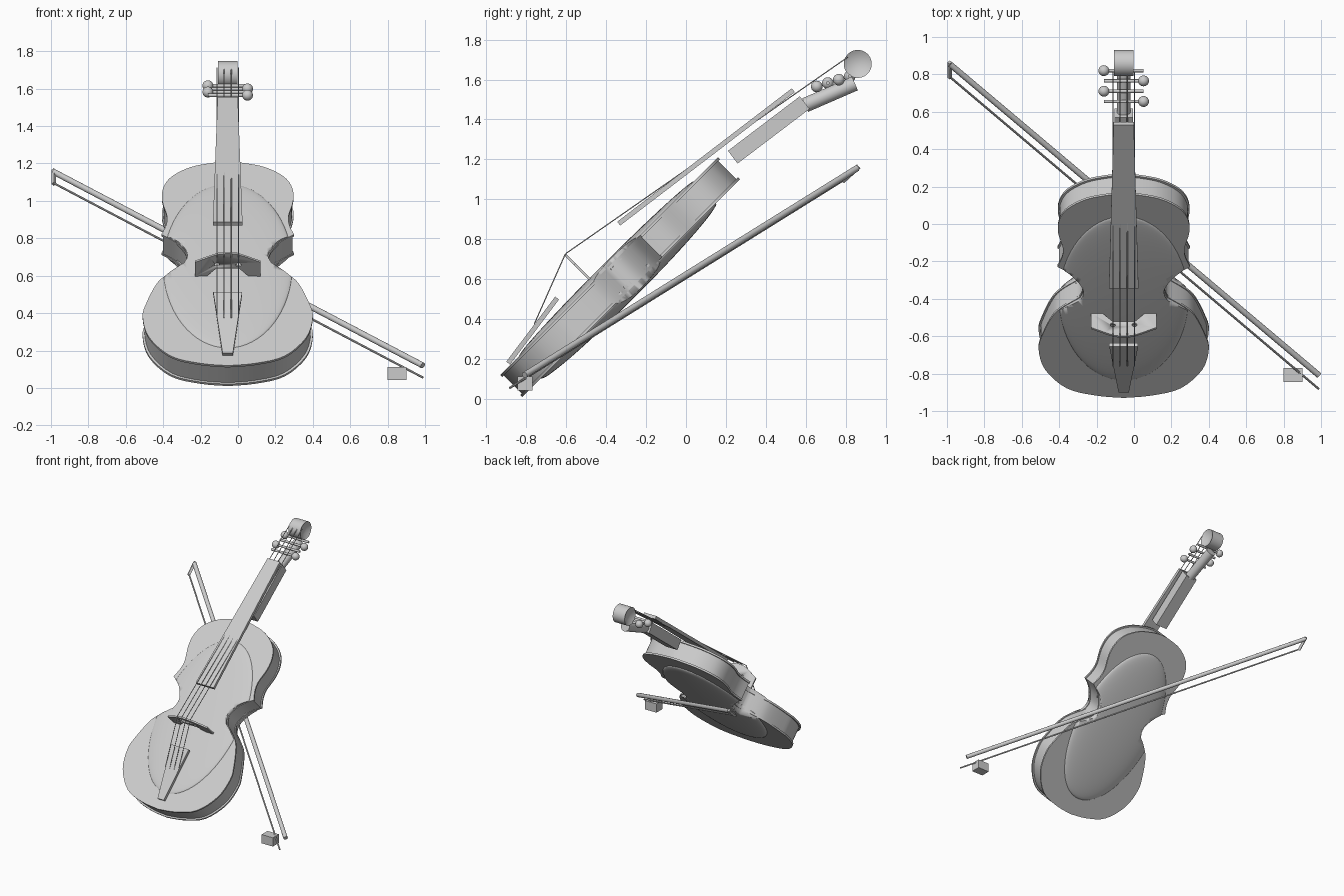
import bpy, bmesh, math
from mathutils import Matrix, Vector

if "Cube" in bpy.data.objects:
    bpy.data.objects.remove(bpy.data.objects["Cube"])

grey = bpy.data.materials.new("light_grey")
grey.use_nodes = True
grey.diffuse_color = (0.6, 0.6, 0.6, 1)
grey.node_tree.nodes["Principled BSDF"].inputs["Base Color"].default_value = (0.6, 0.6, 0.6, 1)

CX = -0.055                       # centre line of the instrument
TILT = math.radians(45)
BODY = Matrix.Translation((CX, 0, 0)) @ Matrix.Rotation(TILT, 4, 'X')


def finish(name, bm, matrix=Matrix()):
    bmesh.ops.recalc_face_normals(bm, faces=bm.faces)
    mesh = bpy.data.meshes.new(name)
    bm.to_mesh(mesh)
    bm.free()
    mesh.materials.append(grey)
    ob = bpy.data.objects.new(name, mesh)
    ob.matrix_world = matrix
    bpy.context.collection.objects.link(ob)
    bpy.ops.object.select_all(action='DESELECT')
    ob.select_set(True)
    bpy.context.view_layer.objects.active = ob
    bpy.ops.object.shade_smooth_by_angle(angle=math.radians(30))
    return ob


def prism(name, outline, low, high, matrix=BODY):
    bm = bmesh.new()
    face = bm.faces.new([bm.verts.new((x, y, low)) for x, y in outline])
    moved = bmesh.ops.extrude_face_region(bm, geom=[face], use_keep_orig=True)["geom"]
    bmesh.ops.translate(bm, vec=(0, 0, high - low),
                        verts=[g for g in moved if isinstance(g, bmesh.types.BMVert)])
    return finish(name, bm, matrix)


def slab(name, start, end, w0, w1, thick):
    # tapered board whose upper surface runs between two (y, z) points
    a, b = Vector(start), Vector(end)
    d = b - a
    m = Matrix.Translation((CX, a.x, a.y)) @ Matrix.Rotation(math.atan2(d.y, d.x), 4, 'X')
    shape = [(-w0 / 2, 0), (w0 / 2, 0), (w1 / 2, d.length), (-w1 / 2, d.length)]
    return prism(name, shape, -thick, 0, m)


def rod(name, p, q, r, sides=16):
    p, q = Vector(p), Vector(q)
    d = q - p
    bm = bmesh.new()
    bmesh.ops.create_cone(bm, cap_ends=True, segments=sides, radius1=r, radius2=r, depth=d.length)
    m = Matrix.Translation((p + q) / 2) @ d.to_track_quat('Z', 'Y').to_matrix().to_4x4()
    return finish(name, bm, m)


def ball(name, matrix, segments=24):
    bm = bmesh.new()
    bmesh.ops.create_uvsphere(bm, u_segments=segments, v_segments=segments // 2, radius=1)
    bm.transform(matrix)
    return finish(name, bm)


def boolean(ob, cutter, operation):
    mod = ob.modifiers.new("cut", 'BOOLEAN')
    mod.object, mod.operation, mod.solver = cutter, operation, 'EXACT'
    cutter.hide_render = True
    bpy.ops.object.select_all(action='DESELECT')
    ob.select_set(True)
    bpy.context.view_layer.objects.active = ob
    bpy.ops.object.modifier_apply(modifier=mod.name)
    bpy.data.objects.remove(cutter)


def smooth_path(pts, steps=4):
    # Catmull-Rom through the points
    out = []
    v = [Vector(p) for p in pts]
    for i in range(len(v) - 1):
        a, b, c, d = v[max(i - 1, 0)], v[i], v[i + 1], v[min(i + 2, len(v) - 1)]
        for k in range(steps):
            t = k / steps
            out.append(0.5 * (2 * b + (c - a) * t + (2 * a - 5 * b + 4 * c - d) * t * t
                              + (3 * b - a - 3 * c + d) * t ** 3))
    return out + [v[-1]]


# body outline: lower bout, waist, upper bout, then mirrored
lower = [(0, -.573), (.15, -.555), (.305, -.5), (.42, -.36), (.455, -.205), (.435, -.1),
         (.385, .036), (.335, .106), (.24, .184)]
waist = [(.24, .184), (.222, .23), (.23, .285), (.28, .36), (.355, .418)]
upper = [(.355, .418), (.33, .488), (.325, .56), (.35, .672), (.345, .77), (.3, .856),
         (.2, .927), (.08, .96), (0, .969)]
half = smooth_path(lower)[:-1] + smooth_path(waist)[:-1] + smooth_path(upper)
outline = [(p.x, p.y) for p in half] + [(-p.x, p.y) for p in half[-2:0:-1]]
MID = .198
inset = [(x * .975, MID + (y - MID) * .985) for x, y in outline]

# body: ribs, two plates, two arched surfaces trimmed to the outline
BACK, FRONT = .587, .742
prism("ribs", inset, BACK + .006, FRONT - .006)
for name, low, face, rise in (("back_plate", BACK, BACK, .045),
                              ("front_plate", FRONT - .014, FRONT, .028)):
    prism(name, outline, low, low + .014)
    arch = ball(name + "_arch", BODY @ Matrix.Translation((0, .18, face))
                @ Matrix.Diagonal((.345, .62, rise, 1)), 64)
    boolean(arch, prism("arch_trim", inset, .5, .85), 'INTERSECT')

# fingerboard, neck and tailpiece
slab("fingerboard", (-.344, .888), (.53, 1.556), .158, .108, .024)
slab("neck", (.21, 1.243), (.57, 1.516), .1, .1, .08)
slab("tailpiece", (-.9, .187), (-.655, .513), .055, .155, .024)

# bridge with two round holes
side = [(.115, .763), (.175, .763), (.175, .872), (.1, .91), (.05, .933)]
right = [(.06, .826)] + side
shape = right + [(0, .938)] + [(-x, y) for x, y in reversed(right)]
UPRIGHT = Matrix.Translation((CX, 0, 0)) @ Matrix.Rotation(3 * TILT, 4, 'X')
bridge = prism("bridge", shape, -.09, -.078, UPRIGHT)
for sx in (-1, 1):
    ring = [(sx * .058 + .014 * math.cos(i * math.pi / 8), .852 + .014 * math.sin(i * math.pi / 8))
            for i in range(16)]
    boolean(bridge, prism("hole_cutter", ring, -.2, 0, UPRIGHT), 'DIFFERENCE')

# pegbox and scroll with recessed ends
rod("pegbox", (CX, .597, 1.472), (CX, .846, 1.58), .037, 32)
bm = bmesh.new()
bmesh.ops.create_cone(bm, cap_ends=True, segments=40, radius1=.07, radius2=.07, depth=.106)
caps = [f for f in bm.faces if len(f.verts) > 4]
bmesh.ops.inset_individual(bm, faces=caps, thickness=.035)
for f in caps:
    bmesh.ops.translate(bm, verts=f.verts, vec=f.normal * -.02)
finish("scroll", bm, Matrix.Translation((CX, .86, 1.678)) @ Matrix.Rotation(math.pi / 2, 4, 'Y'))

# tuning pegs on alternating sides
for i in range(4):
    y = .655 + i * .055
    z = 1.565 + i * .017
    s = 1 if i % 2 == 0 else -1
    rod("peg_shaft", (CX - .106, y, z), (CX + .106, y, z), .009)
    ball("peg_knob", Matrix.Translation((CX + s * .106, y, z)) @ Matrix.Scale(.029, 4))

# strings
path = [(-.76, .375), (-.604, .727), (.81, 1.712)]
for i in range(4):
    x = CX + (i - 1.5) * .038
    for a, b in zip(path, path[1:]):
        rod("string", (x, *a), (x, *b), .0028, 8)

# bow: stick, hair, tip and frog
rod("bow_stick", (-.985, .855, 1.155), (.988, -.808, .12), .016)
rod("bow_hair", (-.985, .787, 1.095), (.988, -.882, .056), .006, 8)
rod("bow_tip", (-.985, .865, 1.165), (-.985, .782, 1.09), .013, 4)
bm = bmesh.new()
bmesh.ops.create_cube(bm, size=1, matrix=Matrix.Translation((.85, -.807, .078))
                      @ Matrix.Diagonal((.1, .075, .07, 1)))
finish("bow_frog", bm)
